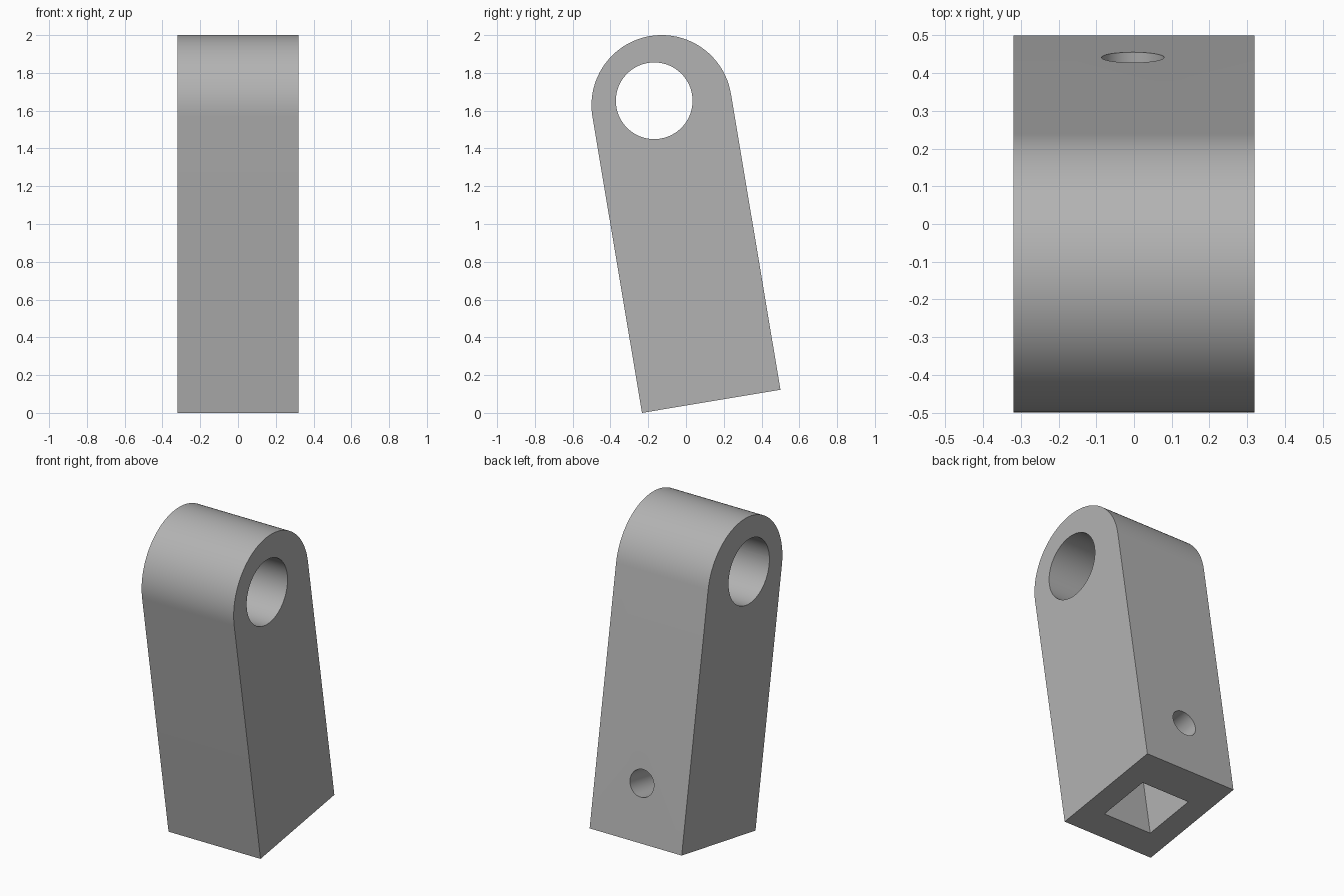
import bpy
import bmesh
from math import cos, sin, pi, radians
from mathutils import Matrix

old = bpy.data.objects.get("Cube")
if old:
    bpy.data.objects.remove(old, do_unlink=True)

TILT = radians(9.5)
RADIUS = 0.3716      # rounded end, also half the depth
HALF_X = 0.32
ARM = 1.589          # base to centre of rounded end

grey = bpy.data.materials.new("plain grey")
grey.use_nodes = True
colour = (0.45, 0.45, 0.45, 1)
grey.diffuse_color = colour
grey.node_tree.nodes["Principled BSDF"].inputs["Base Color"].default_value = colour


def make_object(name, bm):
    bmesh.ops.recalc_face_normals(bm, faces=bm.faces)
    mesh = bpy.data.meshes.new(name)
    bm.to_mesh(mesh)
    bm.free()
    mesh.materials.append(grey)
    obj = bpy.data.objects.new(name, mesh)
    bpy.context.collection.objects.link(obj)
    return obj


def prism(name, profile, half):
    """Extrude a (y, z) profile along x."""
    bm = bmesh.new()
    face = bm.faces.new([bm.verts.new((-half, y, z)) for y, z in profile])
    grown = bmesh.ops.extrude_face_region(bm, geom=[face])["geom"]
    verts = [g for g in grown if isinstance(g, bmesh.types.BMVert)]
    bmesh.ops.translate(bm, verts=verts, vec=(2 * half, 0, 0))
    return make_object(name, bm)


def circle(y, z, r, n):
    return [(y + r * cos(2 * pi * i / n), z + r * sin(2 * pi * i / n)) for i in range(n)]


def cut(target, cutter):
    cutter.hide_render = True
    mod = target.modifiers.new("cut", 'BOOLEAN')
    mod.object = cutter
    mod.solver = 'EXACT'
    bpy.ops.object.select_all(action='DESELECT')
    bpy.context.view_layer.objects.active = target
    target.select_set(True)
    bpy.ops.object.modifier_apply(modifier=mod.name)
    bpy.data.objects.remove(cutter, do_unlink=True)


# Arm: flat base, straight sides, rounded top
STEPS = 48
arc = [(RADIUS * cos(pi * i / STEPS), ARM + RADIUS * sin(pi * i / STEPS))
       for i in range(STEPS + 1)]
arm = prism("pivot_arm", [(-RADIUS, 0), (RADIUS, 0)] + arc, HALF_X)

# Large bore through the rounded end
cut(arm, prism("bore_cutter", circle(-0.035, ARM + 0.03, 0.203, 80), 0.5))

# Square socket rising from the base
socket = [(-0.195, -0.1), (0.147, -0.1), (0.147, 0.7), (-0.195, 0.7)]
cut(arm, prism("socket_cutter", socket, 0.17))

# Screw hole from the back into the socket
bm = bmesh.new()
bmesh.ops.create_cone(bm, cap_ends=True, segments=48, radius1=0.083, radius2=0.083, depth=0.5,
                      matrix=Matrix.Translation((-0.003, 0.25, 0.352)) @ Matrix.Rotation(pi / 2, 4, 'X'))
cut(arm, make_object("screw_hole_cutter", bm))

# Lean the arm and stand its lowest edge on the ground
arm.data.transform(Matrix.Translation((0, 0.5 - RADIUS * cos(TILT), RADIUS * sin(TILT)))
                   @ Matrix.Rotation(TILT, 4, 'X'))
arm.select_set(True)
bpy.ops.object.shade_smooth_by_angle(angle=radians(30))
